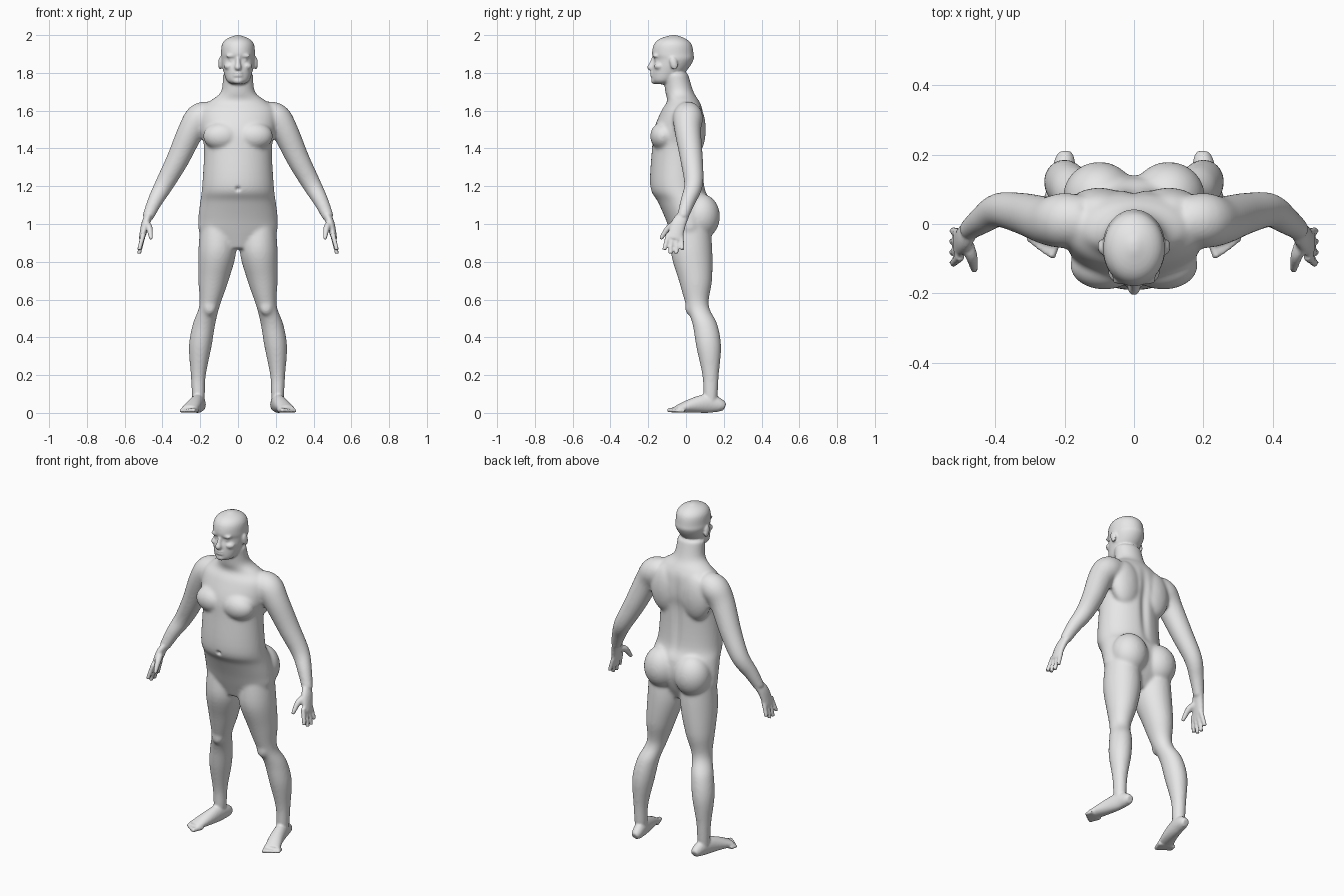
import bpy
import bmesh
import math
from mathutils import Vector, Matrix

default = bpy.data.objects.get("Cube")
if default:
    bpy.data.objects.remove(default, do_unlink=True)

X, Y, Z = Vector((1, 0, 0)), Vector((0, 1, 0)), Vector((0, 0, 1))
SIDES = (1, -1)

skin = bpy.data.materials.new("plain_grey")
skin.use_nodes = True
GREY = (.8, .8, .8, 1)
skin.diffuse_color = GREY
skin.node_tree.nodes["Principled BSDF"].inputs["Base Color"].default_value = GREY


def spline(rows, steps=5):
    """Smoothly resample a list of section rows."""
    resampled = []
    for i, (start, end) in enumerate(zip(rows, rows[1:])):
        before, after = rows[max(i - 1, 0)], rows[min(i + 2, len(rows) - 1)]
        for step in range(steps):
            t = step / steps
            section = []
            for p, a, b, n in zip(before, start, end, after):
                leave, arrive = (b - p) / 2, (n - a) / 2
                bend, twist = b - a - leave, leave + arrive - 2 * (b - a)
                section.append(a + t * (leave + t * (bend - twist + t * twist)))
            resampled.append(section)
    return resampled + [list(rows[-1])]


def tube(bm, rows, ref=Y, level=False, mirror=1, ratio=1, sides=32):
    """Loft ellipses through rows of x, y, z, half width and maybe half depth."""
    rows = spline(rows)
    centres = [Vector(row[:3]) for row in rows]
    last = len(rows) - 1
    rings = []
    for i, (centre, row) in enumerate(zip(centres, rows)):
        along = Z if level else (centres[min(i + 1, last)] - centres[max(i - 1, 0)]).normalized()
        across = along.cross(ref).normalized()
        width = row[3]
        depth = row[4] if len(row) > 4 else width * ratio
        ring = []
        for k in range(sides):
            angle = math.tau * k / sides
            point = (centre + across * width * math.cos(angle)
                     + across.cross(along) * depth * math.sin(angle))
            ring.append(bm.verts.new((point.x * mirror, point.y, point.z)))
        rings.append(ring)
    for lower, upper in zip(rings, rings[1:]):
        for k in range(sides):
            j = (k + 1) % sides
            bm.faces.new((lower[k], lower[j], upper[j], upper[k]))
    bm.faces.new(rings[0])
    bm.faces.new(rings[-1])


def ball(bm, centre, radii, mirror=1, tilt=0):
    """Add an ellipsoid mass, optionally tilted about x."""
    x, y, z = centre
    matrix = (Matrix.Translation((x * mirror, y, z)) @ Matrix.Rotation(tilt, 4, "X")
              @ Matrix.Diagonal((*radii, 1)))
    bmesh.ops.create_uvsphere(bm, u_segments=24, v_segments=16, radius=1, matrix=matrix)


def stack(profile):
    """Turn height, half width, front and back into level sections."""
    return [(0, (front + back) / 2, z, width, (back - front) / 2)
            for z, width, front, back in profile]


def fuse(bm, name, voxel, relax):
    """Blend all the masses into one skin."""
    bmesh.ops.recalc_face_normals(bm, faces=bm.faces)
    masses = bpy.data.meshes.new(name)
    bm.to_mesh(masses)
    bm.free()
    obj = bpy.data.objects.new(name, masses)
    bpy.context.scene.collection.objects.link(obj)
    remesh = obj.modifiers.new("blend", "REMESH")
    remesh.mode = "VOXEL"
    remesh.voxel_size = voxel
    smooth = obj.modifiers.new("relax", "SMOOTH")
    smooth.factor = .5
    smooth.iterations = relax
    graph = bpy.context.evaluated_depsgraph_get()
    graph.update()
    blended = bpy.data.meshes.new_from_object(obj.evaluated_get(graph))
    obj.modifiers.clear()
    obj.data = blended
    bpy.data.meshes.remove(masses)
    return obj


def add_torso(bm):
    tube(bm, stack([
        (.87, .1, -.05, .08), (.95, .2, -.08, .12), (1.03, .21, -.11, .14),
        (1.12, .2, -.15, .13), (1.2, .19, -.19, .1), (1.4, .18, -.18, .09),
        (1.5, .2, -.17, .1), (1.6, .2, -.13, .09), (1.65, .15, -.1, .07),
        (1.7, .09, -.11, .04), (1.8, .08, -.12, .01)]), level=True, sides=40)
    for side in SIDES:
        # Chest, shoulder blade and buttock masses
        ball(bm, (.085, -.12, 1.465), (.1, .07, .075), side)
        ball(bm, (.1, .045, 1.5), (.095, .06, .14), side)
        ball(bm, (.1, .08, 1.04), (.105, .1, .12), side)


def add_arm(bm, side):
    tube(bm, [(.14, .01, 1.58, .07), (.2, .01, 1.56, .08), (.25, .01, 1.49, .07),
              (.32, .03, 1.34, .06), (.39, .04, 1.21, .05), (.44, .01, 1.12, .04),
              (.48, -.02, 1.03, .03)], mirror=side)


def add_leg(bm, side):
    tube(bm, [(.11, .03, 1, .09), (.11, .03, .85, .1), (.13, .05, .7, .08),
              (.15, .06, .57, .055), (.18, .1, .47, .06), (.2, .12, .35, .06),
              (.21, .13, .2, .04), (.21, .13, .1, .035), (.21, .13, .03, .03)],
         level=True, mirror=side, ratio=1.1)
    # Kneecap
    ball(bm, (.15, .02, .56), (.035, .025, .045), side)


def add_head(bm):
    tube(bm, stack([
        (1.74, .03, -.16, -.09), (1.76, .06, -.18, -.05), (1.82, .08, -.18, .01),
        (1.87, .09, -.17, .04), (1.9, .09, -.18, .04), (1.95, .085, -.17, .03),
        (1.98, .06, -.14, 0), (2, .01, -.08, -.05)]), level=True, sides=40)
    # Nose
    tube(bm, [(0, -.17, 1.88, .01), (0, -.18, 1.85, .013), (0, -.185, 1.83, .018),
              (0, -.18, 1.815, .015)], level=True, ratio=1.2)
    # Lips and chin
    for lip in (1.8, 1.785):
        ball(bm, (0, -.18, lip), (.025, .01, .006))
    ball(bm, (0, -.165, 1.76), (.03, .02, .02))
    for side in SIDES:
        # Brow, eye, cheek and ear
        ball(bm, (.035, -.16, 1.89), (.03, .016, .01), side)
        ball(bm, (.035, -.15, 1.867), (.016, .016, .012), side)
        ball(bm, (.045, -.14, 1.835), (.03, .03, .02), side)
        ball(bm, (.095, -.065, 1.85), (.01, .02, .035), side, tilt=.25)


def add_hand(bm, side):
    # Palm
    tube(bm, [(.47, -.01, 1.05, .02, .03), (.49, -.04, 1, .022, .04),
              (.51, -.06, .92, .015, .04)], mirror=side)
    # Fingers fan out from the knuckles, the middle ones longest
    for finger in range(4):
        spread = finger - 1.5
        knuckle = (.5, -.06 + .022 * spread, .95, .014)
        tip = (.524, -.067 + .032 * spread, .84 + .01 * spread ** 2, .011)
        tube(bm, [knuckle, tip], mirror=side, sides=12)
    # Thumb
    tube(bm, [(.49, -.04, 1, .02), (.47, -.09, .98, .018), (.46, -.135, .92, .01)],
         X, mirror=side, sides=12)


def add_foot(bm, side):
    tube(bm, [(.2, .205, .03, .02, .02), (.2, .18, .04, .03, .035), (.21, .12, .05, .035, .05),
              (.23, .04, .04, .04, .04), (.26, -.05, .02, .045, .018)], Z, mirror=side)
    # Toes get shorter and thinner towards the outside
    forward = Vector((.3, -.95, 0))
    outward = Vector((.95, .3, 0))
    for toe in range(5):
        radius = .015 / (1 + toe / 10)
        root = Vector((.257, -.04, radius)) + outward * (.019 * toe - .034)
        tip = root + forward * (.05 - .006 * toe)
        tube(bm, [(*(root - forward * .02), radius), (*tip, radius * .8)],
             Z, mirror=side, sides=12)


# Broad masses are blended first and softened most
core_masses = bmesh.new()
add_torso(core_masses)
for side in SIDES:
    add_arm(core_masses, side)
    add_leg(core_masses, side)
core = fuse(core_masses, "core", .008, 10)

# Head, hands and feet join the core with crisper detail
masses = bmesh.new()
masses.from_mesh(core.data)
bpy.data.objects.remove(core, do_unlink=True)
add_head(masses)
for side in SIDES:
    add_hand(masses, side)
    add_foot(masses, side)
body = fuse(masses, "body", .0065, 3)

# Press in the navel and the groove of the spine
navel = Vector((0, -.187, 1.185))
groove_low, groove_high = 1.12, 1.64
for vert in body.data.vertices:
    spot = vert.co
    spot.y += .014 * math.exp(-((spot - navel).length / .012) ** 2)
    if spot.y > 0 and groove_low < spot.z < groove_high:
        fade = math.sin(math.pi * (spot.z - groove_low) / (groove_high - groove_low))
        spot.y -= .014 * fade * math.exp(-(spot.x / .025) ** 2)

body.data.materials.clear()
body.data.materials.append(skin)
body.data.shade_smooth()
